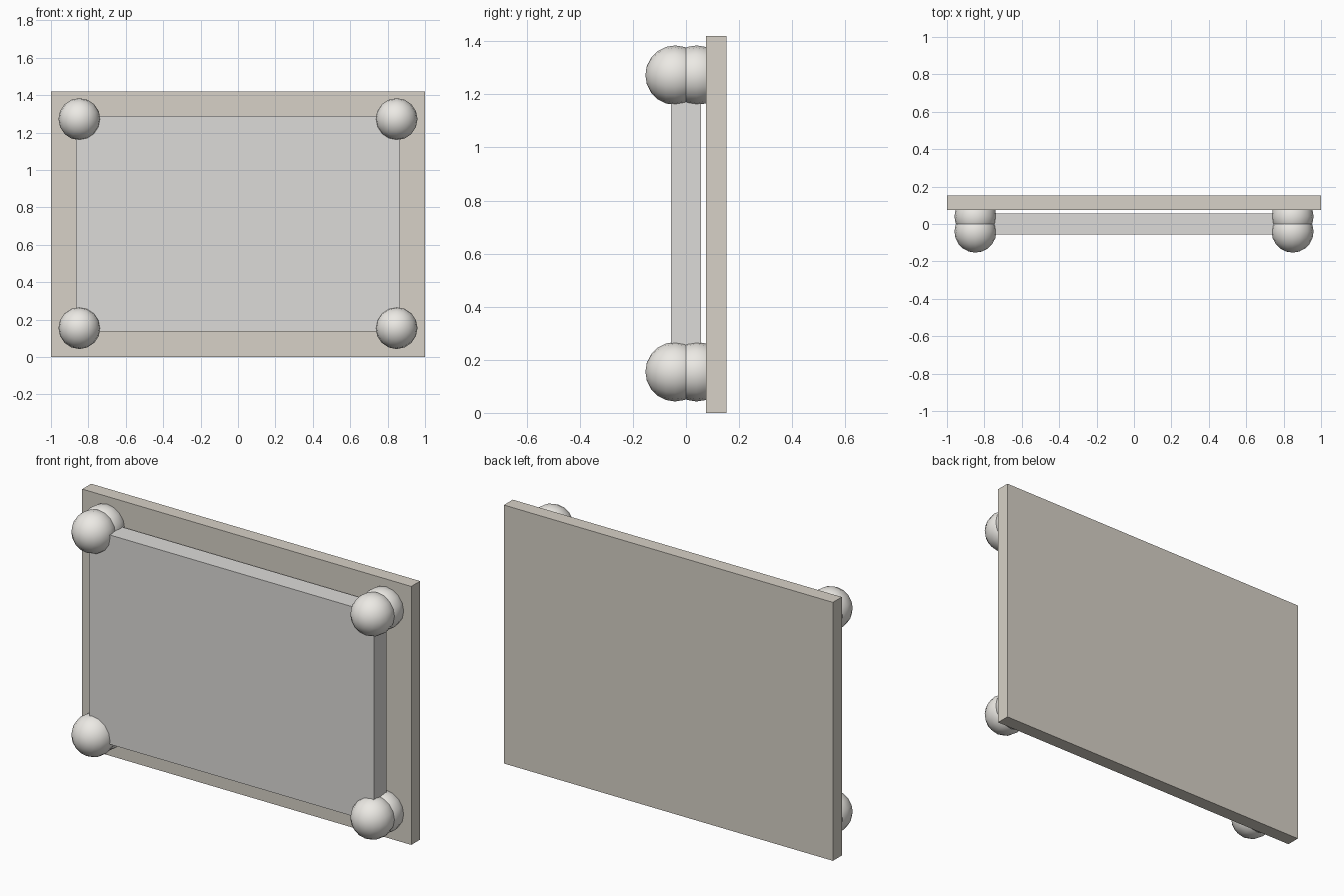
import bpy, math

if "Cube" in bpy.data.objects:
    bpy.data.objects.remove(bpy.data.objects["Cube"])


def material(name, rgb):
    mat = bpy.data.materials.new(name)
    mat.diffuse_color = (*rgb, 1)
    mat.use_nodes = True
    mat.node_tree.nodes["Principled BSDF"].inputs["Base Color"].default_value = mat.diffuse_color
    return mat


def box(name, x, y, z, mat=None):
    """Box from (min, max) ranges on each axis."""
    lo, hi = zip(x, y, z)
    bpy.ops.mesh.primitive_cube_add(
        size=1, location=[(a + b) / 2 for a, b in zip(lo, hi)])
    ob = bpy.context.object
    ob.name = name
    ob.scale = [b - a for a, b in zip(lo, hi)]
    bpy.ops.object.transform_apply(location=False, rotation=False, scale=True)
    if mat:
        ob.data.materials.append(mat)


def ball(name, x, y, z, mat):
    bpy.ops.mesh.primitive_uv_sphere_add(
        segments=16, ring_count=10, radius=0.112,
        location=(x, y, z), rotation=(math.pi / 2, 0, 0))
    ob = bpy.context.object
    ob.name = name
    bpy.ops.object.shade_smooth_by_angle(angle=math.radians(50))
    ob.data.materials.append(mat)


board_mat = material("warm_board", (0.68, 0.64, 0.57))
panel_mat = material("grey_panel", (0.72, 0.71, 0.69))
ball_mat = material("pale_ball", (0.84, 0.82, 0.78))

# Backing board and the smaller raised panel in front of it
box("back_board", (-1, 1), (0.076, 0.153), (0, 1.42), board_mat)
box("front_panel", (-0.865, 0.865), (-0.056, 0.056), (0.138, 1.288), panel_mat)

# Paired corner balls: one in front, one sunk into the board
for x, side in ((-0.848, "left"), (0.848, "right")):
    for z, level in ((0.155, "bottom"), (1.272, "top")):
        for y, depth in ((-0.041, "front"), (0.04, "rear")):
            ball(f"{depth}_ball_{level}_{side}", x, y, z, ball_mat)
